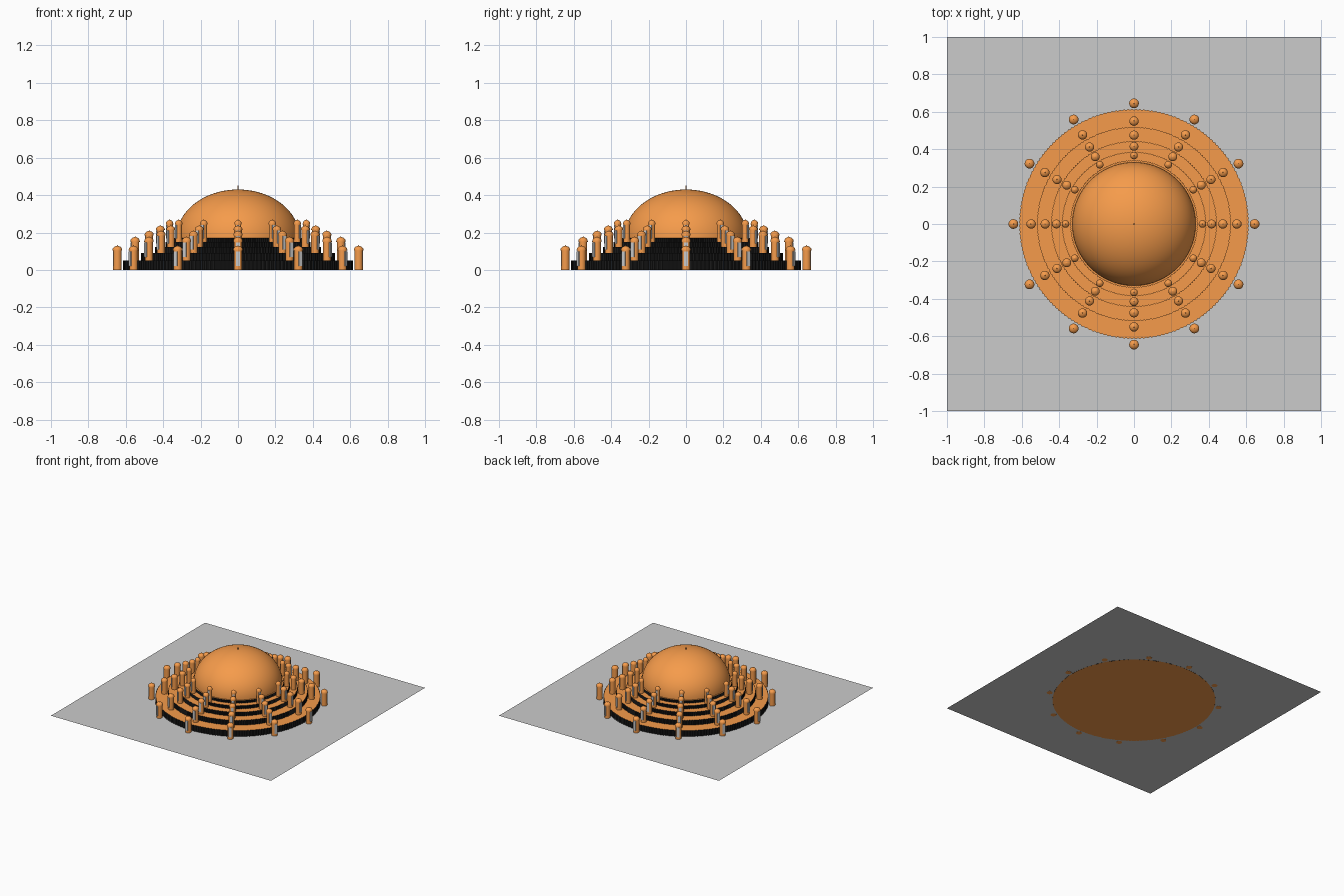
import bpy, bmesh, math

if "Cube" in bpy.data.objects:
    bpy.data.objects.remove(bpy.data.objects["Cube"])


def material(name, rgb):
    m = bpy.data.materials.new(name)
    m.diffuse_color = (*rgb, 1)
    m.use_nodes = True
    m.node_tree.nodes["Principled BSDF"].inputs["Base Color"].default_value = m.diffuse_color
    return m


ORANGE = material("orange", (0.92, 0.33, 0.07))
BLACK = material("black", (0.01, 0.01, 0.01))


def link(name, mesh, loc=(0, 0, 0), rot=0):
    ob = bpy.data.objects.new(name, mesh)
    ob.location = loc
    ob.rotation_euler.z = rot
    bpy.context.collection.objects.link(ob)
    return ob


def lathe(name, profile, segs, mats=()):
    """Spin a (radius, z) profile round z; both ends lie on the axis."""
    bm = bmesh.new()
    rings = []
    for r, z in profile:
        if r == 0:
            rings.append([bm.verts.new((0, 0, z))] * segs)
        else:
            rings.append([bm.verts.new((r * math.cos(math.tau * i / segs),
                                        r * math.sin(math.tau * i / segs), z))
                          for i in range(segs)])
    for a, b in zip(rings, rings[1:]):
        for i in range(segs):
            j = (i + 1) % segs
            quad = list(dict.fromkeys((a[i], a[j], b[j], b[i])))
            bm.faces.new(quad).smooth = True
    bmesh.ops.recalc_face_normals(bm, faces=bm.faces)
    for e in bm.edges:
        if len(e.link_faces) == 2 and e.calc_face_angle() > math.radians(35):
            e.smooth = False
    mesh = bpy.data.meshes.new(name)
    bm.to_mesh(mesh)
    bm.free()
    for m in mats:
        mesh.materials.append(m)
    return mesh


def terrace(name, r, z0, z1, teeth):
    """Round step with a finely pleated black riser and an orange top."""
    bm = bmesh.new()
    n = teeth * 2
    pts = []
    for i in range(n):
        rr = r if i % 2 else r - 0.005
        pts.append((rr * math.cos(math.tau * i / n), rr * math.sin(math.tau * i / n)))
    low = [bm.verts.new((x, y, z0)) for x, y in pts]
    high = [bm.verts.new((x, y, z1)) for x, y in pts]
    bm.faces.new(low[::-1])
    bm.faces.new(high)
    for i in range(n):
        j = (i + 1) % n
        bm.faces.new((low[i], low[j], high[j], high[i])).material_index = 1
    mesh = bpy.data.meshes.new(name)
    bm.to_mesh(mesh)
    bm.free()
    mesh.materials.append(ORANGE)
    mesh.materials.append(BLACK)
    return link(name, mesh)


def box(name, size, centre):
    bm = bmesh.new()
    bmesh.ops.create_cube(bm, size=1)
    for v in bm.verts:
        v.co = [c * s + o for c, s, o in zip(v.co, size, centre)]
    mesh = bpy.data.meshes.new(name)
    bm.to_mesh(mesh)
    bm.free()
    return mesh


# ground sheet
bm = bmesh.new()
bmesh.ops.create_grid(bm, x_segments=1, y_segments=1, size=1)
sheet = bpy.data.meshes.new("ground_sheet")
bm.to_mesh(sheet)
bm.free()
link("ground_sheet", sheet, (0, 0, 0.001))

# five shrinking terraces
radii = [0.615, 0.52, 0.445, 0.387, 0.343]
levels = [0, 0.05, 0.09, 0.122, 0.148, 0.17]
for k, r in enumerate(radii):
    terrace(f"terrace_{k + 1}", r, levels[k], levels[k + 1], 180)

# main dome and its spike
dome = [(0, 0.168)] + [(0.33 * math.cos(a), 0.17 + 0.26 * math.sin(a))
                       for a in (math.pi / 2 * i / 24 for i in range(24))] + [(0, 0.43)]
link("dome", lathe("dome", dome, 96, [ORANGE]))
link("spike", lathe("spike", [(0, 0.42), (0.004, 0.42), (0.002, 0.445), (0, 0.462)], 12, [ORANGE]))

# rings of twelve domed turrets, each with a grey panel facing outwards
ring_radii = [0.645, 0.55, 0.475, 0.415, 0.366]
turret_radii = [0.026, 0.025, 0.0245, 0.0235, 0.02]
heights = [0.135, 0.132, 0.124, 0.12, 0.125]
for k, (R, r, h) in enumerate(zip(ring_radii, turret_radii, heights)):
    b = r * 0.86
    cap = h * 0.76
    profile = [(0, 0), (b, 0), (b, cap), (r, cap), (r, cap + h * 0.03)]
    profile += [(r * math.cos(a), cap + h * 0.03 + h * 0.16 * math.sin(a))
                for a in (math.radians(d) for d in (18, 36, 54, 72))]
    profile += [(r * 0.1, h * 0.955), (0, h)]
    turret = lathe(f"turret_{k + 1}", profile, 24, [ORANGE])
    panel = box(f"panel_{k + 1}", (r * 0.3, r * 0.85, h * 0.58), (b * 0.92, 0, h * 0.44))
    for i in range(12):
        a = math.tau * i / 12
        loc = (R * math.cos(a), R * math.sin(a), levels[k])
        link(f"turret_{k + 1}_{i + 1}", turret, loc, a)
        link(f"turret_panel_{k + 1}_{i + 1}", panel, loc, a)
